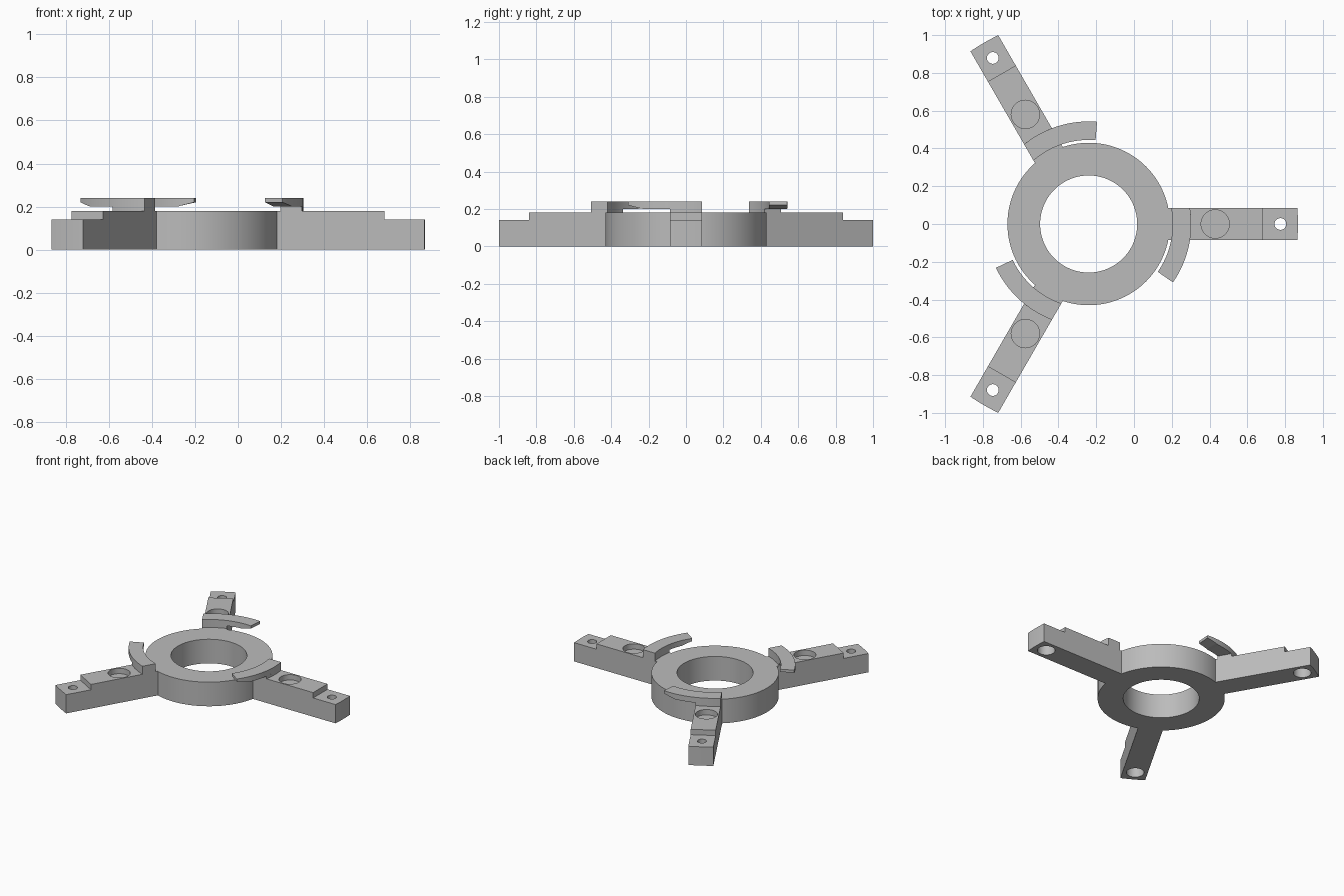
import bpy, bmesh
from math import asin, radians, cos, sin, tau

if "Cube" in bpy.data.objects:
    bpy.data.objects.remove(bpy.data.objects["Cube"])

CENTRE_X = -0.24
HALF_WIDTH = 0.085
TOP, STEP = 0.18, 0.14

grey = bpy.data.materials.new("plain_grey")
grey.use_nodes = True
grey.diffuse_color = (0.5, 0.5, 0.5, 1)
grey.node_tree.nodes["Principled BSDF"].inputs["Base Color"].default_value = (0.5, 0.5, 0.5, 1)


def finish(name, bm):
    bmesh.ops.recalc_face_normals(bm, faces=bm.faces)
    mesh = bpy.data.meshes.new(name)
    bm.to_mesh(mesh)
    bm.free()
    mesh.materials.append(grey)
    obj = bpy.data.objects.new(name, mesh)
    bpy.context.collection.objects.link(obj)
    return obj


def skin(bm, sections, closed=False):
    """Join four-point sections into a solid."""
    rows = [[bm.verts.new(p) for p in s] for s in sections]
    pairs = list(zip(rows, rows[1:]))
    if closed:
        pairs.append((rows[-1], rows[0]))
    else:
        bm.faces.new(rows[0])
        bm.faces.new(rows[-1])
    for a, b in pairs:
        for k in range(4):
            n = (k + 1) % 4
            bm.faces.new((a[k], a[n], b[n], b[k]))


def edge_angle(r):
    return asin(HALF_WIDTH / r)


def sweep(name, r_in, r_out, end, bottom, top, steps=18):
    """Arc-ended solid from the arm's flank round to the end angle."""
    sections = []
    for i in range(steps + 1):
        t = i / steps
        pts = []
        for r, z in ((r_in, bottom(t)), (r_out, bottom(t)), (r_out, top), (r_in, top)):
            a = edge_angle(r) * (1 - t) + end(r) * t
            pts.append((r * cos(a), r * sin(a), z))
        sections.append(pts)
    bm = bmesh.new()
    skin(bm, sections)
    return finish(name, bm)


def cylinder(x, r, z0, z1):
    bm = bmesh.new()
    bmesh.ops.create_cone(bm, cap_ends=True, segments=48, radius1=r, radius2=r, depth=z1 - z0)
    bmesh.ops.translate(bm, verts=bm.verts, vec=(x, 0, (z0 + z1) / 2))
    return finish("cutter", bm)


def box(x0, x1, z0, z1):
    bm = bmesh.new()
    bmesh.ops.create_cube(bm, size=1)
    bmesh.ops.scale(bm, verts=bm.verts, vec=(x1 - x0, 0.5, z1 - z0))
    bmesh.ops.translate(bm, verts=bm.verts, vec=((x0 + x1) / 2, 0, (z0 + z1) / 2))
    return finish("cutter", bm)


def activate(obj):
    bpy.ops.object.select_all(action='DESELECT')
    obj.select_set(True)
    bpy.context.view_layer.objects.active = obj


def cut(obj, cutter):
    activate(obj)
    mod = obj.modifiers.new("cut", 'BOOLEAN')
    mod.operation, mod.solver, mod.object = 'DIFFERENCE', 'EXACT', cutter
    bpy.ops.object.modifier_apply(modifier=mod.name)
    bpy.data.objects.remove(cutter)


# Central ring
bm = bmesh.new()
profile = ((0.257, 0), (0.43, 0), (0.43, TOP), (0.257, TOP))
angles = [tau * i / 96 for i in range(96)]
skin(bm, [[(r * cos(a), r * sin(a), z) for r, z in profile] for a in angles], closed=True)
ring = finish("ring", bm)

# Arm with stepped tip, blind socket and counterbored bolt hole
arm = sweep("arm", 0.428, 1.108, lambda r: -edge_angle(r), lambda t: 0, TOP)
cut(arm, box(0.92, 1.3, STEP, 0.4))
cut(arm, cylinder(0.67, 0.075, 0.14, 0.3))
cut(arm, cylinder(1.015, 0.031, -0.1, 0.3))
cut(arm, cylinder(1.015, 0.06, -0.1, 0.08))

# Bayonet hook: foot on the arm, and a curved finger with a tapered underside
foot = sweep("hook_foot", 0.445, 0.543, lambda r: -edge_angle(r), lambda t: TOP, 0.2)
finger = sweep("hook_finger", 0.445, 0.543, lambda r: radians(-34.7),
               lambda t: 0.2 + 0.02 * max(0, (t - 7 / 9) * 4.5), 0.24)

for obj in (ring, arm, foot, finger):
    activate(obj)
    bpy.ops.object.shade_smooth_by_angle(angle=radians(25))
    obj.location.x = CENTRE_X

# Repeat the arm and hook around the ring
for obj in (arm, foot, finger):
    base = obj.name
    for suffix, turn in (("back", 120), ("front", 240)):
        copy = obj.copy()
        copy.name = base + "_" + suffix
        copy.rotation_euler.z = radians(turn)
        bpy.context.collection.objects.link(copy)
    obj.name = base + "_left"
